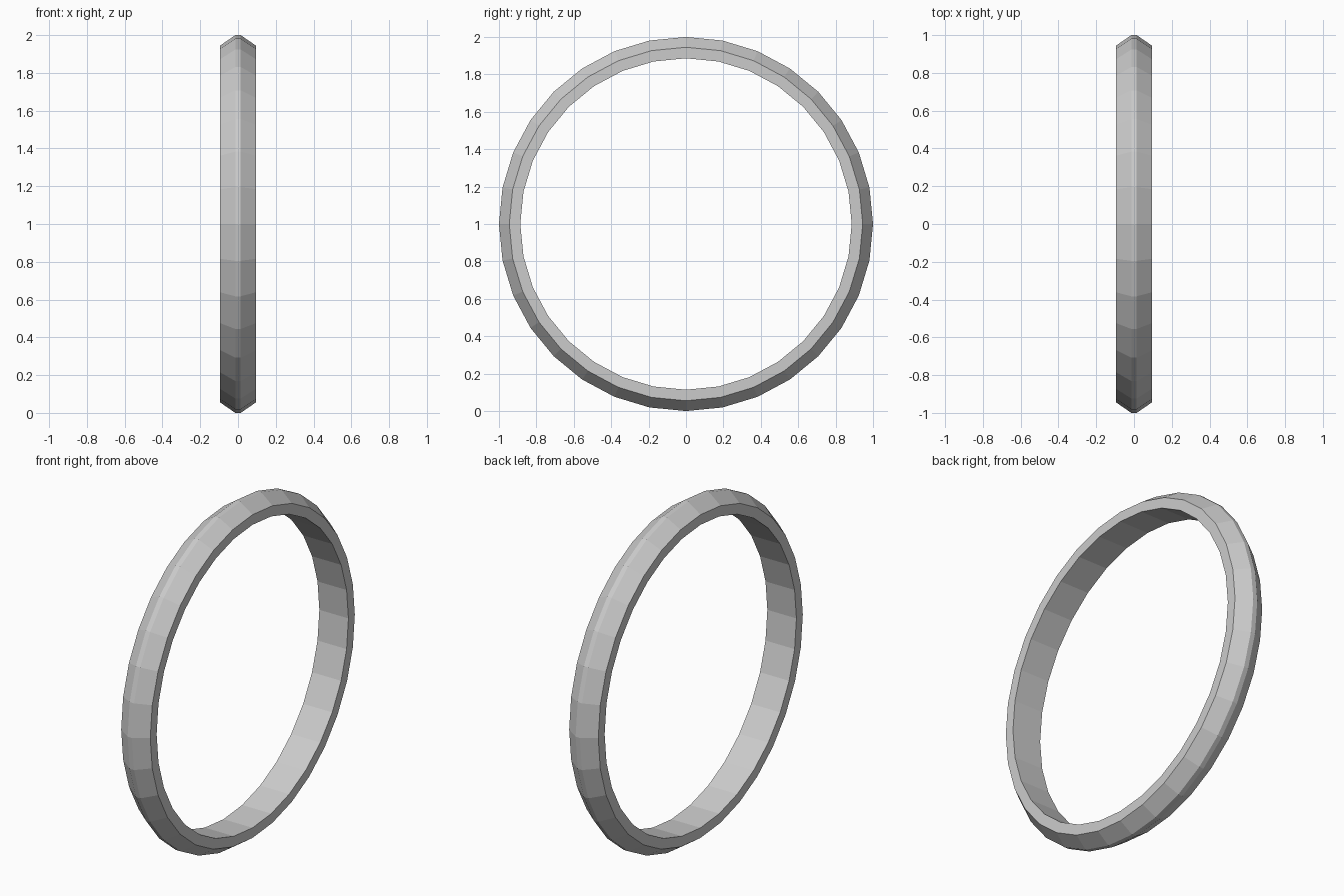
import bpy, bmesh, math

if "Cube" in bpy.data.objects:
    bpy.data.objects.remove(bpy.data.objects["Cube"])

SIDES = 32

# Half-width and radius around the ring's cross-section
profile = [(-0.094, 0.886), (-0.094, 0.945), (-0.014, 1.0),
           (0.014, 1.0), (0.094, 0.945), (0.094, 0.886)]

# Sweep the bevelled band around the x axis
bm = bmesh.new()
rings = []
for i in range(SIDES):
    a = 2 * math.pi * i / SIDES
    rings.append([bm.verts.new((x, r * math.sin(a), 1 + r * math.cos(a)))
                  for x, r in profile])
n = len(profile)
for i in range(SIDES):
    p, q = rings[i], rings[(i + 1) % SIDES]
    for j in range(n):
        k = (j + 1) % n
        bm.faces.new((p[j], p[k], q[k], q[j]))
bmesh.ops.recalc_face_normals(bm, faces=bm.faces)

mesh = bpy.data.meshes.new("ring_band")
bm.to_mesh(mesh)
bm.free()
bpy.context.collection.objects.link(bpy.data.objects.new("ring_band", mesh))
